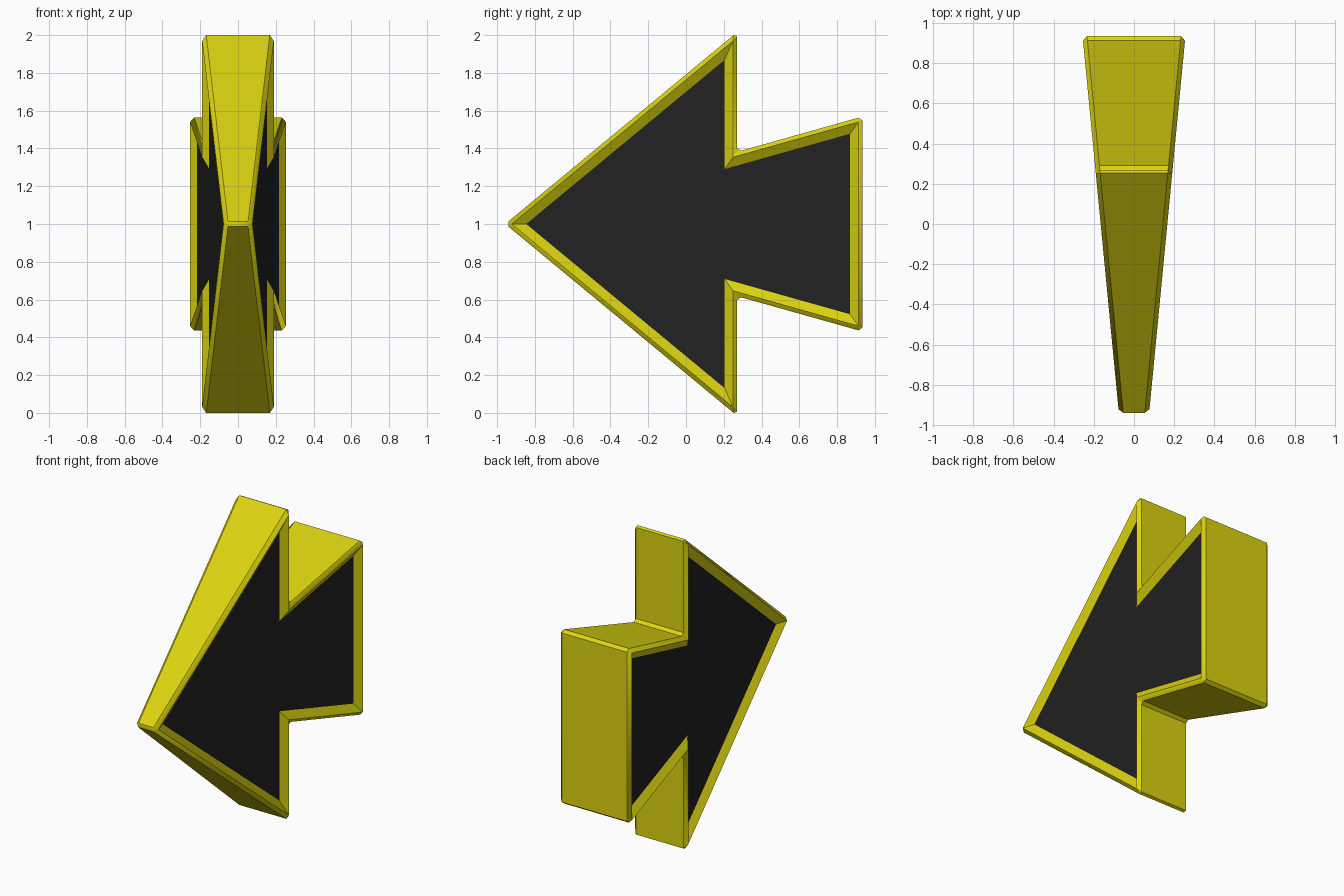
import bpy, bmesh, math
from mathutils import Vector

if "Cube" in bpy.data.objects:
    bpy.data.objects.remove(bpy.data.objects["Cube"])


def material(name, rgb):
    m = bpy.data.materials.new(name)
    m.diffuse_color = (*rgb, 1)
    m.use_nodes = True
    m.node_tree.nodes["Principled BSDF"].inputs["Base Color"].default_value = m.diffuse_color
    return m


# Upper half of the arrow outline (y, height from the middle), mirrored below
half = [(0.27, 1.015), (0.27, 0.382), (0.935, 0.569)]
outline = [(-0.957, 0)] + half + [(y, -z) for y, z in reversed(half)]


def half_width(y):
    return 0.166 + 0.0963 * y


bm = bmesh.new()
# Wedge-shaped arrow block, wider towards the back
rings = [[bm.verts.new((s * half_width(y), y, z + 1)) for y, z in outline] for s in (-1, 1)]
sides = [bm.faces.new(r) for r in rings]
n = len(outline)
for i in range(n):
    j = (i + 1) % n
    bm.faces.new((rings[0][i], rings[0][j], rings[1][j], rings[1][i]))
bmesh.ops.recalc_face_normals(bm, faces=bm.faces)

# Chamfer every edge
bmesh.ops.bevel(bm, geom=bm.edges[:], offset=0.022, offset_type='OFFSET',
                segments=1, affect='EDGES', clamp_overlap=False)
bm.normal_update()
for f in bm.faces:
    f.smooth = True

# Sunken dark panel on each side with a sloping yellow border
panels = sorted(bm.faces, key=lambda f: f.calc_area() * (abs(f.normal.x) > 0.9))[-2:]
border = bmesh.ops.inset_region(bm, faces=panels, thickness=0.047, depth=-0.032,
                                use_even_offset=True, use_boundary=True)["faces"]
for f in panels:
    f.material_index = 1
for f in panels + border:
    f.smooth = False
bm.normal_update()
for e in bm.edges:
    e.smooth = e.calc_face_angle(0) < math.radians(40) and all(f.smooth for f in e.link_faces)

mesh = bpy.data.meshes.new("arrow_block")
bm.to_mesh(mesh)
bm.free()
mesh.materials.append(material("yellow", (0.72, 0.66, 0.005)))
mesh.materials.append(material("black", (0.016, 0.016, 0.016)))
bpy.context.collection.objects.link(bpy.data.objects.new("arrow_block", mesh))
